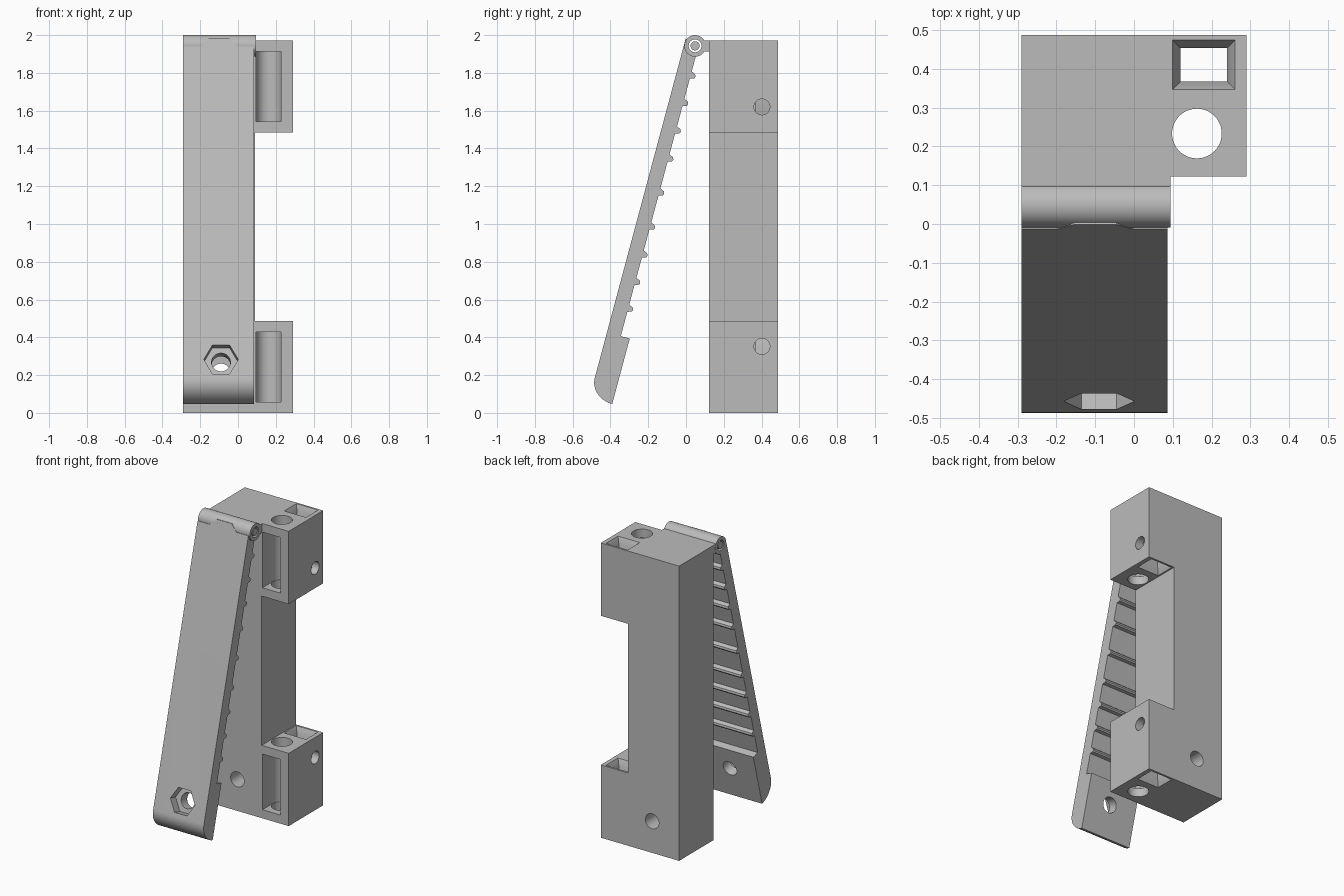
import bpy, bmesh
from math import sin, cos, pi, radians
from mathutils import Vector

if "Cube" in bpy.data.objects:
    bpy.data.objects.remove(bpy.data.objects["Cube"])

grey = bpy.data.materials.new("Plain grey")
grey.use_nodes = True
COLOUR = (0.5, 0.5, 0.5, 1)
grey.diffuse_color = COLOUR
grey.node_tree.nodes["Principled BSDF"].inputs["Base Color"].default_value = COLOUR

X, Y, Z, O = Vector((1, 0, 0)), Vector((0, 1, 0)), Vector((0, 0, 1)), Vector((0, 0, 0))
YZ, XZ, XY = (O, Y, Z, X), (O, X, Z, Y), (O, X, Y, Z)

# Lever frames: measured down the lever from the hinge axis, and through its thickness
TILT = radians(15)
HINGE = Vector((0, 0.048, 1.943))
DOWN = Vector((0, -sin(TILT), -cos(TILT)))
THROUGH = Vector((0, cos(TILT), -sin(TILT)))
LEVER_SIDE = (HINGE, DOWN, THROUGH, X)
LEVER_FACE = (HINGE, X, DOWN, THROUGH)
LEFT, RIGHT, BACK, FRONT = 0.29, -0.29, 0.487, 0.122
SPINE = 0.09


def loft(name, frame, low, high, lo, hi):
    """Solid between two matching outlines, at two depths along the frame's third axis."""
    o, a, b, c = frame
    bm = bmesh.new()
    rings = [[bm.verts.new(o + a * p + b * q + c * d) for p, q in pts]
             for pts, d in ((low, lo), (high, hi))]
    n = len(low)
    bm.faces.new(rings[0])
    bm.faces.new(rings[1])
    for i in range(n):
        j = (i + 1) % n
        bm.faces.new((rings[0][i], rings[0][j], rings[1][j], rings[1][i]))
    bmesh.ops.recalc_face_normals(bm, faces=bm.faces)
    mesh = bpy.data.meshes.new(name)
    bm.to_mesh(mesh)
    bm.free()
    mesh.materials.append(grey)
    ob = bpy.data.objects.new(name, mesh)
    bpy.context.collection.objects.link(ob)
    return ob


def prism(name, frame, pts, lo, hi):
    return loft(name, frame, pts, pts, lo, hi)


def circle(p, q, r, n=48):
    return [(p + r * cos(2 * pi * i / n), q + r * sin(2 * pi * i / n)) for i in range(n)]


def rect(p0, p1, q0, q1):
    return [(p0, q0), (p1, q0), (p1, q1), (p0, q1)]


def combine(ob, others, op="DIFFERENCE"):
    bpy.context.view_layer.objects.active = ob
    for other in others:
        mod = ob.modifiers.new("cut", "BOOLEAN")
        mod.operation, mod.solver, mod.object = op, "EXACT", other
        bpy.ops.object.modifier_apply(modifier=mod.name)
        bpy.data.objects.remove(other)


# Body: tall spine with a lug at each end, from one C-shaped outline
LUG = 0.487
TOP = 1.972
body = prism("body", XZ, [(RIGHT, 0), (LEFT, 0), (LEFT, LUG), (SPINE, LUG), (SPINE, TOP - LUG),
                          (LEFT, TOP - LUG), (LEFT, TOP), (RIGHT, TOP)], FRONT, BACK)

# Long bores through both lugs, and the bolt hole near the foot
BORE = (0.162, 0.233)
PIN_X = -0.09
cuts = [prism("bore", XY, circle(*BORE, 0.064), -1, 3),
        prism("square_bore", XY, rect(0.12, 0.24, 0.367, 0.453), -1, 3),
        prism("bolt_hole", XZ, circle(PIN_X, 0.211, 0.05), 0, 1)]
for z0 in (0, TOP - LUG):
    mid = z0 + LUG / 2
    # Round-backed slot open to the front
    slot = [(BORE[0] + 0.0665 * cos(pi * i / 24), BORE[1] + 0.0665 * sin(pi * i / 24))
            for i in range(25)]
    slot += [(slot[-1][0], 0), (slot[0][0], 0)]
    cuts.append(prism("slot", XY, slot, mid - 0.186, mid + 0.186))
    # Side hole reaching the square bore
    side_z = 0.352 if z0 == 0 else TOP - 0.352
    cuts.append(prism("side_hole", YZ, circle(0.402, side_z, 0.042), 0.18, 1))
    # Flared mouths of the square bore
    inner, outer = rect(0.12, 0.24, 0.367, 0.453), rect(0.098, 0.262, 0.345, 0.475)
    cuts.append(loft("flare", XY, outer, inner, z0 - 0.003, z0 + 0.04))
    cuts.append(loft("flare", XY, inner, outer, z0 + LUG - 0.04, z0 + LUG + 0.003))
combine(body, cuts)

# Hinge barrel with its bracket to the body
hy, hz = HINGE.y, HINGE.z
barrel = prism("hinge_barrel", YZ, circle(hy, hz, 0.057), RIGHT, 0.094)
bracket = prism("bracket", YZ, rect(hy + 0.02, FRONT + 0.01, 1.912, TOP), RIGHT + 0.0005, 0.0935)
combine(barrel, [bracket], "UNION")
combine(barrel, [prism("pin_bore", YZ, circle(hy, hz, 0.034), -1, 1)])
pin = prism("hinge_pin", YZ, circle(hy, hz, 0.024), RIGHT, 0.093)

# Lever: thin toothed plate with a thick rounded foot
THIN, THICK, SKIN = 0.018, 0.067, -0.058
profile = [(0.02, SKIN)]
for i in range(17):
    t = pi / 2 * i / 16
    profile.append((1.835 + 0.11 * sin(t), THICK + (SKIN - THICK) * cos(t)))
profile += [(1.586, THICK), (1.586, THIN)]
for u in (1.437, 1.29, 1.14, 0.987, 0.8, 0.614, 0.46, 0.309, 0.159):
    profile += [(u + 0.016, THIN), (u + 0.008, 0.041), (u - 0.002, 0.045),
                (u - 0.014, 0.039), (u - 0.024, THIN)]
profile.append((0.02, THIN))
lever = prism("lever", LEVER_SIDE, profile, RIGHT, 0.086)
combine(lever, [
    prism("pin_bore", YZ, circle(hy, hz, 0.034), -1, 1),
    prism("hex_pocket", LEVER_FACE, circle(PIN_X, 1.734, 0.091, 6), -0.2, 0.0),
    prism("lever_hole", LEVER_FACE, circle(PIN_X, 1.734, 0.05), -0.2, 0.2)])

# Tapered tab carrying the lever up onto the middle of the barrel
tab = prism("lever_tab", LEVER_FACE,
            [(-0.2, 0.022), (0.0, 0.022), (-0.045, -0.024), (-0.155, -0.024)], SKIN, -0.04)

bpy.ops.object.select_all(action="DESELECT")
for ob in (body, barrel, pin, lever):
    ob.select_set(True)
bpy.context.view_layer.objects.active = body
bpy.ops.object.shade_smooth_by_angle(angle=radians(28))
